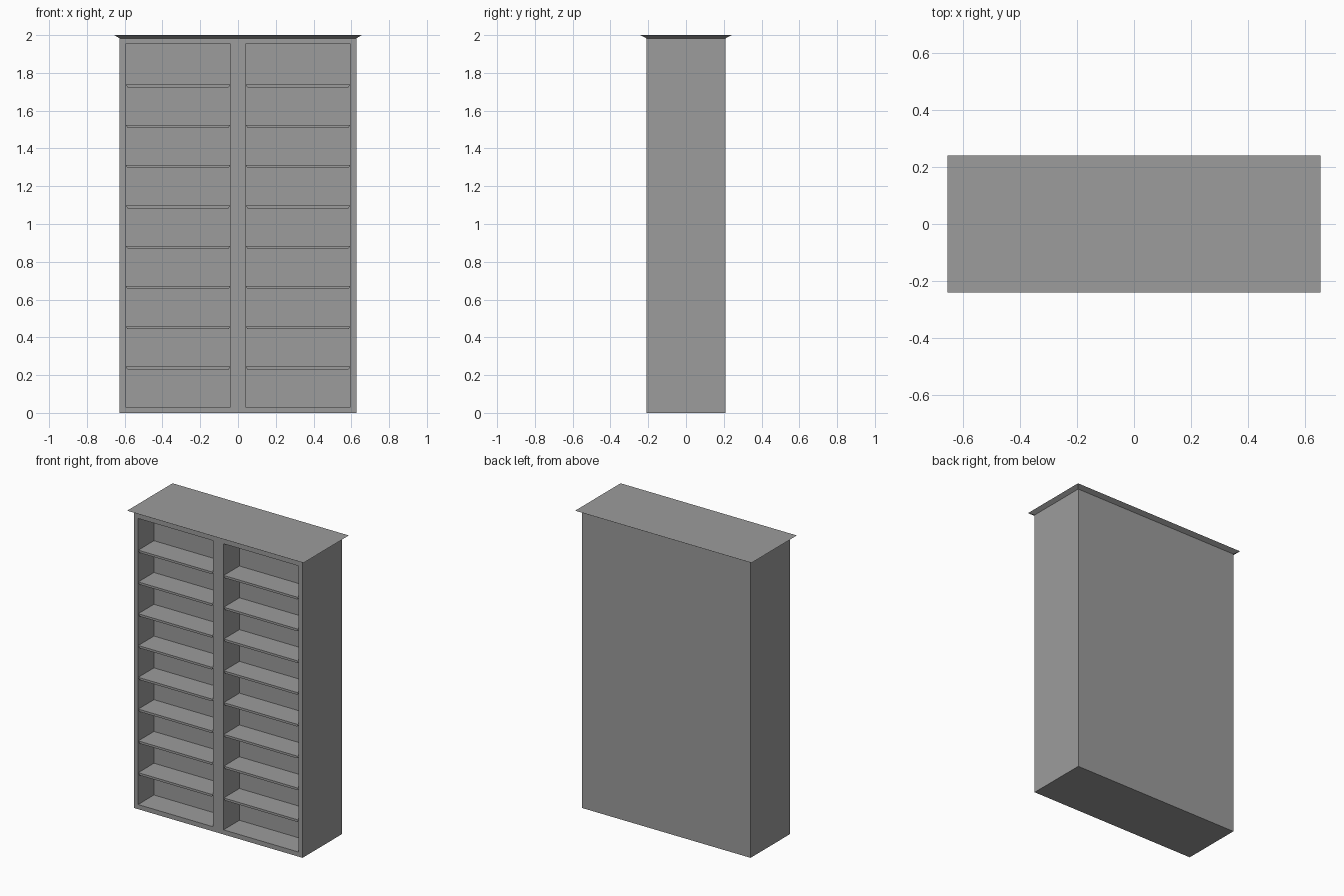
import bpy, bmesh

if "Cube" in bpy.data.objects:
    bpy.data.objects.remove(bpy.data.objects["Cube"])

HW, HD = 0.627, 0.21            # carcass half width / half depth
Z_BODY = 1.983                  # underside of the cornice
X_IN, X_OUT = 0.04, 0.595       # opening limits either side of the centre post
Z_LO, Z_HI = 0.031, 1.952       # opening bottom / top
Y_BACK = -0.042                 # back wall of the compartments
ROWS = 9

# dark grey paint
paint = bpy.data.materials.new("dark_grey_paint")
paint.diffuse_color = (0.333, 0.333, 0.333, 1)
paint.use_nodes = True
paint.node_tree.nodes["Principled BSDF"].inputs["Base Color"].default_value = paint.diffuse_color


def frustum(name, bottom, top, z0, z1):
    """Block whose bottom and top rectangles are (x0, x1, y0, y1)."""
    bm = bmesh.new()
    rings = []
    for (x0, x1, y0, y1), z in ((bottom, z0), (top, z1)):
        rings.append([bm.verts.new((x, y, z))
                      for x, y in ((x0, y0), (x1, y0), (x1, y1), (x0, y1))])
    lo, hi = rings
    bm.faces.new(lo[::-1])
    bm.faces.new(hi)
    for i in range(4):
        j = (i + 1) % 4
        bm.faces.new((lo[i], lo[j], hi[j], hi[i]))
    me = bpy.data.meshes.new(name)
    bm.to_mesh(me)
    bm.free()
    me.materials.append(paint)
    ob = bpy.data.objects.new(name, me)
    bpy.context.collection.objects.link(ob)
    return ob


# carcass block
body = (-HW, HW, -HD, HD)
carcass = frustum("carcass", body, body, 0, Z_BODY)

# two tall openings cut into the front
for side, x0, x1 in (("left", -X_OUT, -X_IN), ("right", X_IN, X_OUT)):
    rect = (x0, x1, -HD - 0.1, Y_BACK)
    cutter = frustum(f"{side}_opening_cutter", rect, rect, Z_LO, Z_HI)
    cutter.hide_render = True
    mod = carcass.modifiers.new(f"{side}_opening", 'BOOLEAN')
    mod.operation = 'DIFFERENCE'
    mod.solver = 'EXACT'
    mod.object = cutter
    bpy.context.view_layer.objects.active = carcass
    bpy.ops.object.modifier_apply(modifier=mod.name)
    bpy.data.objects.remove(cutter)

    # shelves with upright fronts and ends that taper underneath
    for i in range(1, ROWS):
        z = Z_LO + (Z_HI - Z_LO) * i / ROWS
        frustum(f"{side}_shelf_{i}",
                (x0 + 0.01, x1 - 0.01, -HD + 0.002, Y_BACK),
                (x0, x1, -HD + 0.002, Y_BACK), z - 0.015, z)

# flared cornice
frustum("cornice", body, (-0.655, 0.655, -0.241, 0.241), Z_BODY, 2.0)
